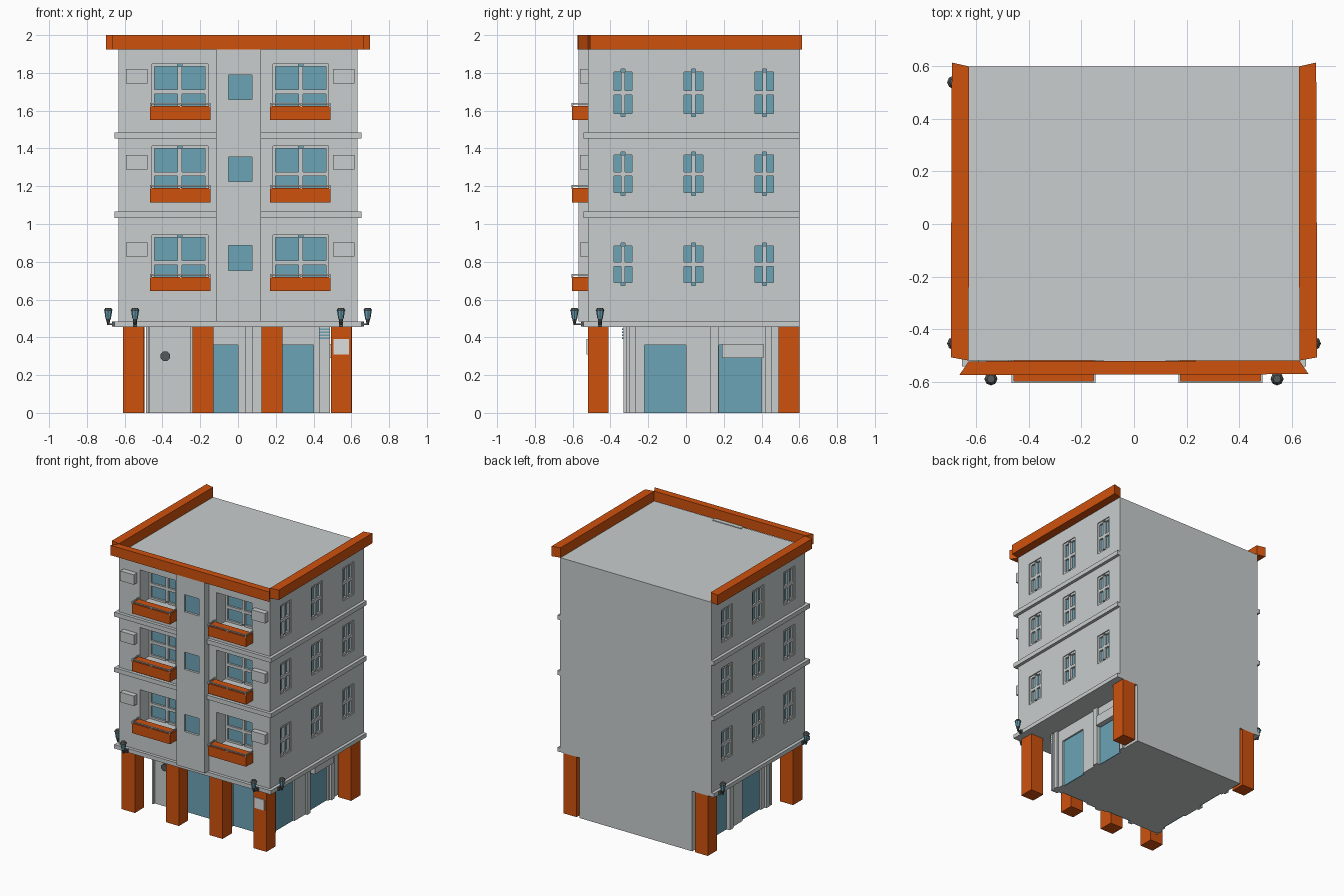
import bpy, bmesh, math
from mathutils import Vector

if "Cube" in bpy.data.objects:
    bpy.data.objects.remove(bpy.data.objects["Cube"])


def material(name, col):
    m = bpy.data.materials.new(name)
    m.diffuse_color = (*col, 1)
    m.use_nodes = True
    m.node_tree.nodes["Principled BSDF"].inputs["Base Color"].default_value = m.diffuse_color
    return m


WALL = material("pale grey wall", (0.58, 0.61, 0.61))
ORANGE = material("burnt orange", (0.62, 0.083, 0.004))
GLASS = material("blue glass", (0.15, 0.37, 0.47))
DARK = material("dark grey metal", (0.09, 0.10, 0.10))
PLATE = material("off white plate", (0.72, 0.74, 0.74))


def finish(name, bm, mat):
    bmesh.ops.recalc_face_normals(bm, faces=bm.faces)
    me = bpy.data.meshes.new(name)
    bm.to_mesh(me)
    bm.free()
    me.materials.append(mat)
    ob = bpy.data.objects.new(name, me)
    bpy.context.collection.objects.link(ob)
    return ob


def prism(bm, pts, z0, z1):
    lo = [bm.verts.new((x, y, z0)) for x, y in pts]
    hi = [bm.verts.new((x, y, z1)) for x, y in pts]
    bm.faces.new(lo)
    bm.faces.new(hi)
    n = len(pts)
    for i in range(n):
        j = (i + 1) % n
        bm.faces.new((lo[i], lo[j], hi[j], hi[i]))


def boxes(name, items, mat):
    """Each item is (x0, x1, y0, y1, z0, z1)."""
    bm = bmesh.new()
    for x0, x1, y0, y1, z0, z1 in items:
        x0, x1 = sorted((x0, x1))
        prism(bm, [(x0, y0), (x1, y0), (x1, y1), (x0, y1)], z0, z1)
    return finish(name, bm, mat)


def cut(ob, items):
    cutter = boxes("cutter", items, ob.data.materials[0])
    mod = ob.modifiers.new("openings", 'BOOLEAN')
    mod.operation = 'DIFFERENCE'
    mod.solver = 'EXACT'
    mod.object = cutter
    bpy.context.view_layer.objects.active = ob
    bpy.ops.object.modifier_apply(modifier=mod.name)
    bpy.data.objects.remove(cutter)


def bars(u0, u1, z0, z1, edge, mid, zm):
    """Rectangles (u0, u1, z0, z1) of a four-pane window frame."""
    um = (u0 + u1) / 2
    return [(u0, u0 + edge, z0, z1), (u1 - edge, u1, z0, z1),
            (um - mid / 2, um + mid / 2, z0 + edge, z1 - edge)] + [
        (a, b, c, d) for a, b in ((u0 + edge, um - mid / 2), (um + mid / 2, u1 - edge))
        for c, d in ((z0, z0 + edge), (zm - mid / 2, zm + mid / 2), (z1 - edge, z1))]


MX = 0.012                       # mirror line of the front bays
LEVELS = [0.645, 1.115, 1.55]    # balcony undersides
AC_Z = [0.828, 1.289, 1.745]
SIDE_Z = [(0.674, 0.90), (1.15, 1.38), (1.57, 1.82)]
SIDE_Y = [(-0.397, -0.27), (-0.027, 0.106), (0.35, 0.48)]
W, FY, BY = 0.632, -0.52, 0.60

body_cuts, frames, glass, rails, trays, acs = [], [], [], [], [], []
BACK = FY + 0.13                 # rear plane of the front recesses

# Front bays: recess, window, balcony with rail, air conditioner
for s in (-1, 1):
    for z, az in zip(LEVELS, AC_Z):
        a, b = sorted((MX + s * 0.172, MX + s * 0.468))
        body_cuts.append((a, b, FY - 0.05, BACK, z + 0.04, z + 0.298))
        frames += [(u, v, BACK - 0.02, BACK, c, d)
                   for u, v, c, d in bars(a, b, z + 0.04, z + 0.298, 0.014, 0.022, z + 0.15)]
        glass.append((a, b, BACK - 0.006, BACK, z + 0.04, z + 0.298))
        a, b = sorted((MX + s * 0.158, MX + s * 0.478))
        trays.append((a, b, -0.603, FY, z, z + 0.075))
        t = 0.008
        for c in (z + 0.083,):
            rails += [(a, b, -0.606, -0.606 + t, c, c + t),
                      (a, a + t, -0.598, FY, c, c + t), (b - t, b, -0.598, FY, c, c + t)]
        rails += [(x, x + t, -0.606, -0.598, z + 0.07, z + 0.083) for x in (a, (a + b) / 2, b - t)]
        acs.append((MX + s * 0.491, MX + s * 0.605, -0.56, FY, az, az + 0.075))

# Side windows on both flanks
for s in (-1, 1):
    for y0, y1 in SIDE_Y:
        for z0, z1 in SIDE_Z:
            body_cuts.append((s * 0.605, s * 0.66, y0, y1, z0, z1))
            frames += [(s * 0.605, s * 0.625, u, v, c, d)
                       for u, v, c, d in bars(y0, y1, z0, z1, 0.016, 0.022, (z0 + z1) / 2)]
            glass.append((s * 0.605, s * 0.611, y0, y1, z0, z1))

body = boxes("upper_storeys", [(-W, W, FY, BY, 0.455, 1.925)], WALL)
cut(body, body_cuts)

# Central front strip with small square windows
strip = boxes("centre_strip", [(-0.117, 0.121, -0.57, -0.49, 0.485, 1.93)], WALL)
cut(strip, [(-0.05, 0.075, -0.6, -0.548, z + 0.11, z + 0.24) for z in LEVELS])
glass += [(-0.05, 0.075, -0.553, -0.547, z + 0.11, z + 0.24) for z in LEVELS]

boxes("window_frames", frames, WALL)
boxes("window_glass", glass, GLASS)
boxes("balcony_boxes", trays, ORANGE)
boxes("balcony_rails", rails, WALL)
boxes("air_conditioners", acs, WALL)

# Floor ledges around front and flanks
ledges = []
for z0, z1 in ((0.455, 0.485), (1.033, 1.066), (1.452, 1.485)):
    ledges.append((-0.655, 0.655, -0.543, FY, z0, z1))
    ledges += [(s * W, s * 0.655, FY, BY, z0, z1) for s in (-1, 1)]
boxes("floor_ledges", ledges, WALL)

# Roof parapet, open at the back
bm = bmesh.new()
prism(bm, [(-0.665, -0.575), (0.665, -0.572), (0.63, -0.52), (-0.63, -0.523)], 1.925, 2.0)
for s in (-1, 1):
    prism(bm, [(s * 0.63, -0.52), (s * 0.698, -0.508), (s * 0.694, 0.615), (s * 0.628, 0.60)], 1.925, 2.0)
finish("roof_parapet", bm, ORANGE)

# Ground floor shop with recessed glass doors
shop = boxes("ground_floor_room", [(-0.472, 0.472, -0.315, BY, 0, 0.456)], WALL)
DOORS = [(-0.22, 0.0), (0.175, 0.40)]
door_cuts, door_glass, pilasters = [], [], []
for u0, u1 in DOORS:
    door_cuts.append((u0, u1, -0.35, -0.295, -0.05, 0.36))
    door_glass.append((u0, u1, -0.303, -0.294, 0, 0.36))
    for s in (-1, 1):
        door_cuts.append((s * 0.452, s * 0.5, u0, u1, -0.05, 0.36))
        door_glass.append((s * 0.451, s * 0.46, u0, u1, 0, 0.36))
cut(shop, door_cuts)
boxes("shop_door_glass", door_glass, GLASS)

# Shop pilasters
for u0, u1 in ((-0.30, -0.265), (0.13, 0.172), (0.42, 0.455)):
    pilasters += [(s * 0.47, s * 0.487, u0, u1, 0, 0.456) for s in (-1, 1)]
pilasters += [(u0, u1, -0.332, -0.313, 0, 0.456)
              for u0, u1 in ((-0.487, -0.475), (-0.255, -0.222), (0.04, 0.08), (0.43, 0.487))]
boxes("shop_pilasters", pilasters, WALL)
boxes("side_sign_box", [(0.47, 0.51, 0.19, 0.41, 0.29, 0.365)], WALL)
boxes("blue_louvre", [(0.43, 0.485, -0.338, -0.332, z, z + 0.009)
                      for z in (0.39, 0.406, 0.422, 0.438)], GLASS)

# Round vent on the shop front
bm = bmesh.new()
prism(bm, [(0.027 * math.cos(math.pi * (k + .5) / 4), 0.027 * math.sin(math.pi * (k + .5) / 4))
           for k in range(8)], 0, 0.02)
vent = finish("wall_vent", bm, DARK)
vent.rotation_euler = (math.pi / 2, 0, 0)
vent.location = (-0.385, -0.312, 0.30)

# Columns: four in front, two at the back
cols = [(x, x + 0.11, FY, -0.41, 0, 0.456) for x in (-0.608, -0.24, 0.125, 0.492)]
cols += [(s * 0.495, s * 0.603, 0.49, BY, 0, 0.456) for s in (-1, 1)]
boxes("columns", cols, ORANGE)
boxes("column_plate", [(0.505, 0.588, -0.527, FY, 0.31, 0.39)], PLATE)

# Wall lanterns: bracket, tapered glass and cap
glass_bm, metal_bm = bmesh.new(), bmesh.new()


def cone(bm, x, y, z0, z1, r0, r1):
    ret = bmesh.ops.create_cone(bm, cap_ends=True, segments=8, radius1=r0, radius2=r1, depth=z1 - z0)
    bmesh.ops.translate(bm, verts=ret["verts"], vec=Vector((x, y, (z0 + z1) / 2)))


for x, y, dx, dy in ((-0.545, -0.59, 0, 1), (0.545, -0.59, 0, 1), (-0.687, -0.455, 1, 0),
                     (0.687, -0.455, -1, 0), (-0.687, 0.54, 1, 0)):
    cone(glass_bm, x, y, 0.497, 0.541, 0.014, 0.021)
    cone(metal_bm, x, y, 0.541, 0.556, 0.025, 0.015)
    cone(metal_bm, x, y, 0.464, 0.497, 0.005, 0.012)
    ex, ey = x + dx * 0.045, y + dy * 0.06
    hx, hy = (0.005 if dx == 0 else 0), (0.005 if dy == 0 else 0)
    prism(metal_bm, [(x - hx, y - hy), (ex - hx, ey - hy), (ex + hx, ey + hy), (x + hx, y + hy)],
          0.464, 0.474)
    # mounting foot against the ledge
    fx, fy = x + dx * 0.029, y + dy * 0.043
    prism(metal_bm, [(fx - .01, fy - .01), (fx + .01, fy - .01), (fx + .01, fy + .01), (fx - .01, fy + .01)],
          0.457, 0.483)
finish("lantern_glass", glass_bm, GLASS)
finish("lantern_metal", metal_bm, DARK)
